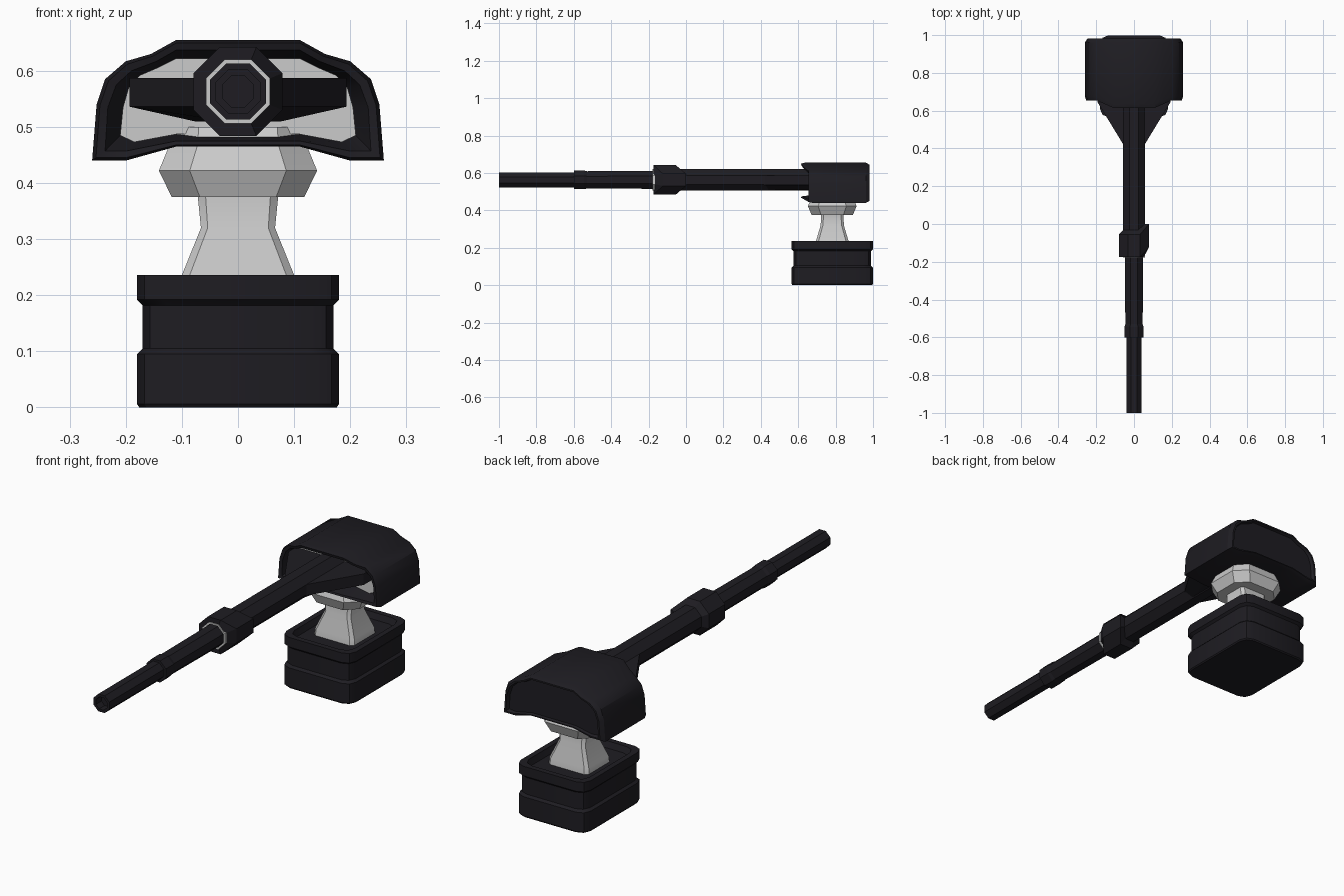
import bpy, bmesh, math

if "Cube" in bpy.data.objects:
    bpy.data.objects.remove(bpy.data.objects["Cube"])

dark = bpy.data.materials.new("dark_metal")
dark.diffuse_color = (0.013, 0.012, 0.016, 1)
dark.use_nodes = True
dark.node_tree.nodes["Principled BSDF"].inputs["Base Color"].default_value = dark.diffuse_color


def loft(name, rings, mat=None, smooth=True, cap=(True, True)):
    """Skin a list of equal-length point rings into one object."""
    bm = bmesh.new()
    vs = [[bm.verts.new(p) for p in r] for r in rings]
    n = len(rings[0])
    for a, b in zip(vs, vs[1:]):
        for i in range(n):
            bm.faces.new((a[i], a[(i + 1) % n], b[(i + 1) % n], b[i]))
    if cap[0]:
        bm.faces.new(vs[0][::-1])
    if cap[1]:
        bm.faces.new(vs[-1])
    bmesh.ops.recalc_face_normals(bm, faces=bm.faces)
    me = bpy.data.meshes.new(name)
    bm.to_mesh(me)
    bm.free()
    ob = bpy.data.objects.new(name, me)
    bpy.context.collection.objects.link(ob)
    if mat:
        me.materials.append(mat)
    if smooth:
        bpy.ops.object.select_all(action='DESELECT')
        ob.select_set(True)
        bpy.context.view_layer.objects.active = ob
        bpy.ops.object.shade_smooth_by_angle(angle=math.radians(30))
    return ob


CY = 0.782   # centre of base and neck
AZ = 0.563   # barrel axis height


def rrect(hx, hy, c, z, seg=1):
    """Rectangle with chamfered or rounded corners."""
    pts = []
    for k, (sx, sy) in enumerate(((1, 1), (-1, 1), (-1, -1), (1, -1))):
        for s in range(seg + 1):
            a = math.pi / 2 * (k + s / seg)
            pts.append((sx * (hx - c) + c * math.cos(a), CY + sy * (hy - c) + c * math.sin(a), z))
    return pts


def octa(r, y):
    """Octagon around the barrel axis, r measured to the flats."""
    R = r / math.cos(math.pi / 8)
    return [(R * math.cos((i + .5) * math.pi / 4), y, AZ + R * math.sin((i + .5) * math.pi / 4))
            for i in range(8)]


# base with waist groove and recessed top
base = [(.176, 0), (.18, .006), (.18, .095), (.17, .105), (.17, .182), (.18, .192),
        (.18, .236), (.155, .236), (.145, .208)]
loft("base", [rrect(h, h + .037, .045, z, 2) for h, z in base], dark)

# neck and swivel collar
loft("neck", [rrect(hx, hy, c, z) for hx, hy, c, z in
              ((.103, .09, .015, .205), (.1, .087, .014, .236), (.066, .062, .012, .32),
               (.072, .06, .014, .38))])
loft("swivel", [rrect(hx, hy, c, z) for hx, hy, c, z in
                ((.07, .06, .02, .375), (.118, .11, .05, .375), (.141, .13, .055, .422),
                 (.122, .112, .05, .468), (.11, .1, .04, .5))])

# hooded housing: half profiles mirrored in x
outer = [(.11, .655), (.155, .63), (.20, .617), (.237, .585), (.252, .54), (.26, .44), (.20, .44), (.11, .465)]
rim = [(.11, .637), (.145, .617), (.19, .60), (.217, .575), (.232, .535), (.237, .457), (.20, .457), (.11, .475)]
inner = [(.11, .622), (.14, .607), (.175, .592), (.195, .57), (.205, .535), (.21, .485), (.185, .473), (.11, .487)]


def mix(a, b, t):
    return [(p[0] + (q[0] - p[0]) * t, p[1] + (q[1] - p[1]) * t) for p, q in zip(a, b)]


def front(x):
    return .615 + .04 * min(1, max(0, (x - .11) / .09))


def hood(prof, fy):
    half = [(x, fy(x), z) for x, z in prof]
    return half + [(-x, y, z) for x, y, z in half[::-1]]


loft("housing", [
    hood(inner, lambda x: .715),
    hood(rim, lambda x: front(x) + .004),
    hood(mix(outer, rim, .3), front),
    hood(outer, lambda x: front(x) + .02),
    hood(outer, lambda x: .962),
    hood(mix(outer, rim, .6), lambda x: .981),
    hood(rim, lambda x: .981),
    hood(mix(rim, inner, .3), lambda x: .968)], dark)
loft("inner_body", [hood(inner, lambda x: .70), hood(inner, lambda x: .72)], smooth=False)

# flared yoke joining the barrel to the housing
def yoke(w, y, t):
    k = min(w, .08)
    return [(w, y, AZ + t * .6), (w, y, AZ - t * .6), (k * .8, y, AZ - t * 1.1), (-k * .8, y, AZ - t * 1.1),
            (-w, y, AZ - t * .6), (-w, y, AZ + t * .6), (-k * .6, y, AZ + t), (k * .6, y, AZ + t)]


def wedge(w, y):
    return [(w, y, AZ + .024), (w, y, AZ - .027), (.4 * w, y, AZ - .053), (-.4 * w, y, AZ - .053),
            (-w, y, AZ - .027), (-w, y, AZ + .024)]


loft("yoke", [wedge(w, y) for w, y in ((.05, .41), (.193, .645), (.193, .71))], dark, False)

# barrel: rear section, stepped front section, muzzle with bore
loft("barrel_rear", [octa(.057, -.14), octa(.057, .71)], dark, False)
tube = [(.028, -.96), (.028, -1), (.04, -1), (.04, -.6), (.05, -.6), (.05, -.545), (.046, -.53),
        (.048, -.15)]
loft("barrel_front", [octa(r, y) for r, y in tube], dark, False)
loft("seal_ring", [octa(r, y) for r, y in ((.05, -.16), (.05, -.178), (.057, -.178), (.057, -.16))],
     None, False)


# clamp collar, staggered backwards on its right-hand side
def stagger(ring, d):
    return [(x, y + (d if x > .05 else 0), z) for x, y, z in ring]


loft("clamp", [stagger(octa(r, y), d) for r, y, d in
               ((.052, -.174, 0), (.079, -.174, .05), (.079, -.055, .055), (.055, -.03, .03))],
     dark, False)
